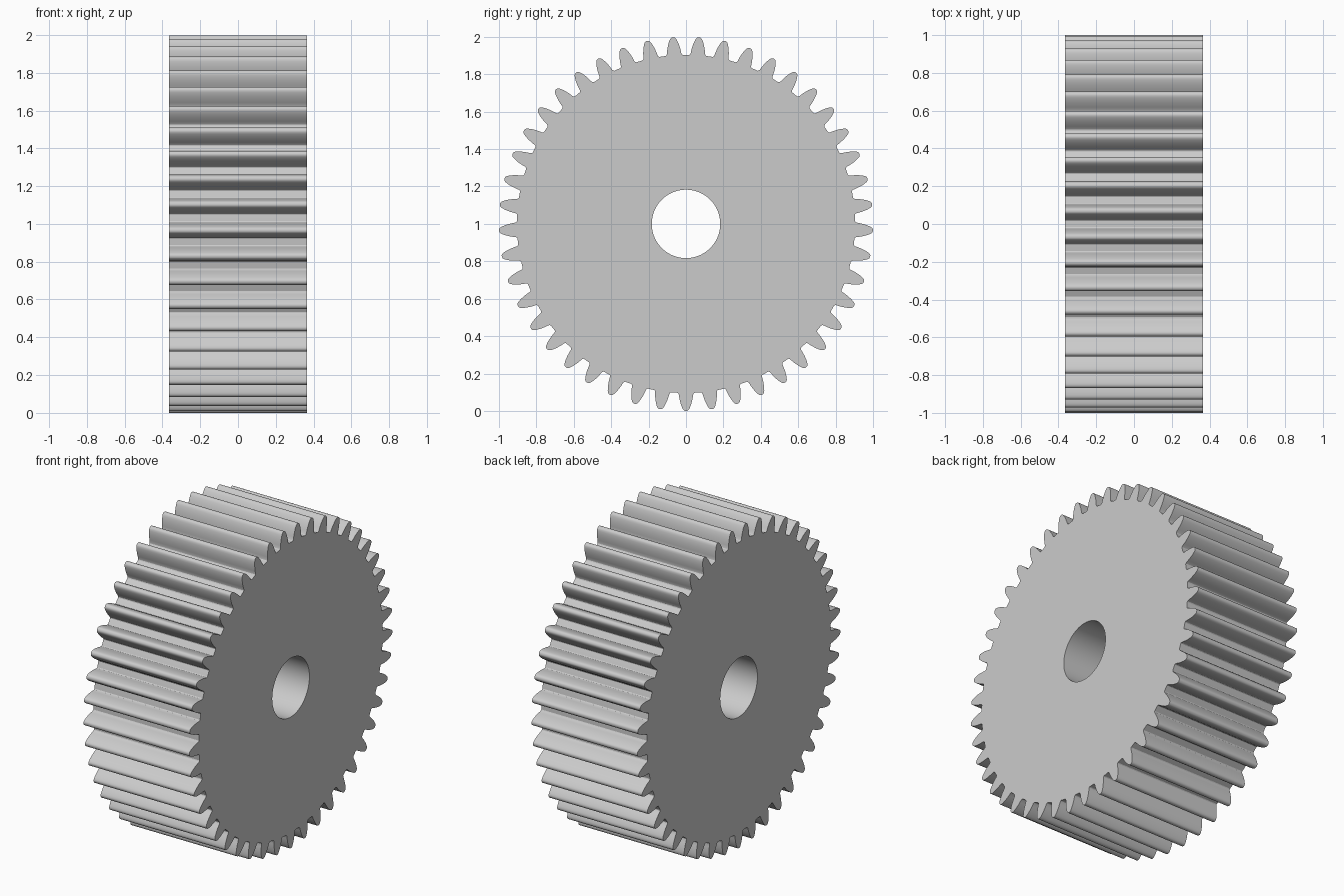
import bpy, bmesh, math

if "Cube" in bpy.data.objects:
    bpy.data.objects.remove(bpy.data.objects["Cube"])

TEETH = 45
HALF_WIDTH = 0.364
BORE_R = 0.183
PITCH = 2 * math.pi / TEETH
BORE_STEPS = 2  # bore segments per tooth

# Half tooth outline, root to tip: (radius, half thickness)
HALF = [(0.904, 0.046), (0.907, 0.0415), (0.914, 0.0385), (0.928, 0.0365),
        (0.943, 0.0335), (0.957, 0.0300), (0.971, 0.0255), (0.984, 0.0200),
        (0.993, 0.0150), (0.998, 0.0095), (1.0, 0.004)]
TOOTH = ([(0.904, -PITCH / 2)] + [(r, -t / r) for r, t in HALF]
         + [(r, t / r) for r, t in reversed(HALF)])


def ring(bm, x, polar):
    return [bm.verts.new((x, r * math.cos(a), 1 + r * math.sin(a))) for r, a in polar]


# Full outline of the toothed rim and the bore, one tooth centred at the bottom
outer = [(r, a + i * PITCH - math.pi / 2) for i in range(TEETH) for r, a in TOOTH]
nb = TEETH * BORE_STEPS
inner = [(BORE_R, (j / BORE_STEPS - 0.5) * PITCH - math.pi / 2) for j in range(nb)]

bm = bmesh.new()
sides = [(ring(bm, x, outer), ring(bm, x, inner)) for x in (-HALF_WIDTH, HALF_WIDTH)]

# Tooth flanks and bore wall
for k in (0, 1):
    a, b = sides[0][k], sides[1][k]
    n = len(a)
    for i in range(n):
        j = (i + 1) % n
        bm.faces.new((a[i], a[j], b[j], b[i]))

# End faces, one sector per tooth
m = len(TOOTH)
for rim, bore in sides:
    for i in range(TEETH):
        out = [rim[(i * m + k) % len(rim)] for k in range(m + 1)]
        inn = [bore[(i * BORE_STEPS + k) % nb] for k in range(BORE_STEPS + 1)]
        bm.faces.new(out + inn[::-1])

bmesh.ops.recalc_face_normals(bm, faces=bm.faces)
mesh = bpy.data.meshes.new("spur_gear")
bm.to_mesh(mesh)
bm.free()
gear = bpy.data.objects.new("spur_gear", mesh)
bpy.context.collection.objects.link(gear)
bpy.context.view_layer.objects.active = gear
gear.select_set(True)
bpy.ops.object.shade_smooth_by_angle(angle=math.radians(30))
